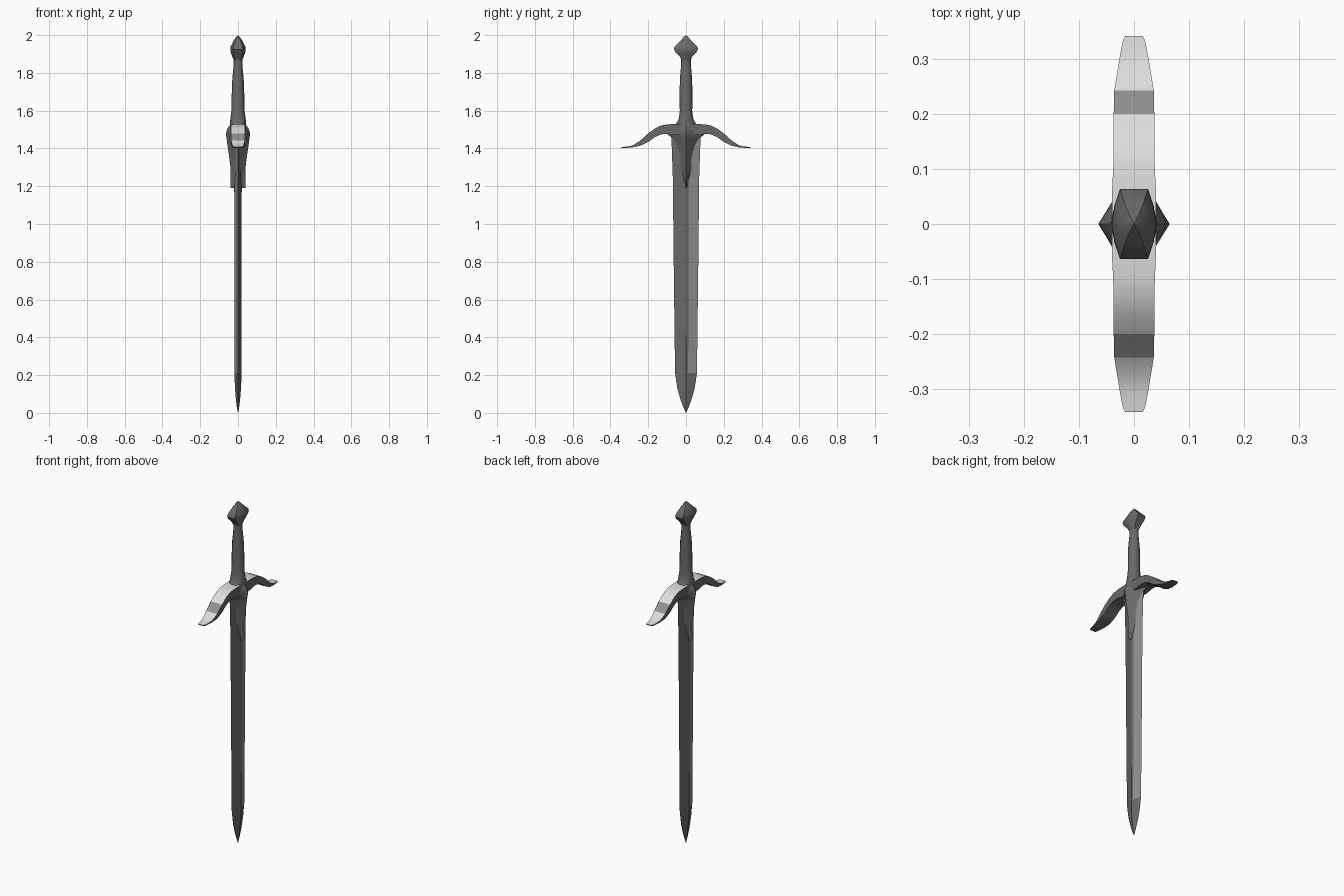
import bpy, bmesh, math
from mathutils import Vector


def material(name, v):
    m = bpy.data.materials.new(name)
    m.diffuse_color = (v, v, v, 1)
    return m


MATS = [material("dark_steel", 0.14), material("mid_steel", 0.28), material("light_steel", 0.72)]


def finish(name, bm, rule=None, angle=35):
    """Fix normals, colour by rule, smooth with sharp edges kept."""
    bmesh.ops.remove_doubles(bm, verts=bm.verts, dist=0.0002)
    bmesh.ops.recalc_face_normals(bm, faces=bm.faces)
    for f in bm.faces:
        f.smooth = True
        if rule:
            f.material_index = rule(f.calc_center_median(), f.normal)
    for e in bm.edges:
        e.smooth = len(e.link_faces) == 2 and e.calc_face_angle(0) < math.radians(angle)
    me = bpy.data.meshes.new(name)
    bm.to_mesh(me)
    bm.free()
    for m in MATS:
        me.materials.append(m)
    ob = bpy.data.objects.new(name, me)
    bpy.context.collection.objects.link(ob)
    return ob


def skin(bm, rings):
    """Join rings of equal length and cap both ends."""
    rings = [[bm.verts.new(p) for p in r] for r in rings]
    n = len(rings[0])
    for a, b in zip(rings, rings[1:]):
        for i in range(n):
            j = (i + 1) % n
            bm.faces.new((a[i], a[j], b[j], b[i]))
    bm.faces.new(rings[0])
    bm.faces.new(rings[-1])


def loft(name, section, levels, rule=None, angle=35):
    """Stack a unit section at levels of (z, half x, half y)."""
    bm = bmesh.new()
    skin(bm, [[(x * hx, y * hy, z) for x, y in section] for z, hx, hy in levels])
    return finish(name, bm, rule, angle)


round_sec = [(math.cos(i * math.pi / 6), math.sin(i * math.pi / 6)) for i in range(12)]
diamond = [(1, 0), (0.8, 0.2), (0, 1), (-0.8, 0.2), (-1, 0), (-0.8, -0.2), (0, -1), (0.8, -0.2)]
block = [(1, 0), (0.88, 0.5), (0.62, 1), (-0.62, 1), (-0.88, 0.5),
         (-1, 0), (-0.88, -0.5), (-0.62, -1), (0.62, -1), (0.88, -0.5)]


# Blade: diamond section, one lighter flat on each side
def blade_rule(c, n):
    return 1 if c.x * c.y > 0 and abs(c.y) > 0.02 and c.z > 0.2 else 0


loft("blade", diamond, [(0, 0.0004, 0.0004), (0.03, 0.006, 0.014), (0.07, 0.011, 0.029),
                        (0.13, 0.016, 0.046), (0.21, 0.019, 0.058), (0.7, 0.019, 0.064),
                        (1.25, 0.020, 0.070), (1.48, 0.021, 0.078)], blade_rule, 15)

# Langet: pointed centre piece of the guard reaching over the blade
loft("langet", diamond, [(1.19, 0.039, 0.004), (1.23, 0.041, 0.020), (1.27, 0.040, 0.032),
                         (1.30, 0.040, 0.042), (1.35, 0.046, 0.040), (1.41, 0.055, 0.052),
                         (1.45, 0.060, 0.068), (1.48, 0.065, 0.105), (1.505, 0.056, 0.11),
                         (1.522, 0.045, 0.10)])

# Guard arms: (y, top z, bottom z, half x), mirrored into one bar
half = [(0.06, 1.530, 1.47, 0.040), (0.10, 1.527, 1.477, 0.038), (0.13, 1.522, 1.475, 0.037),
        (0.165, 1.505, 1.460, 0.037), (0.20, 1.480, 1.434, 0.037), (0.243, 1.441, 1.414, 0.036),
        (0.28, 1.417, 1.406, 0.030), (0.31, 1.410, 1.403, 0.025), (0.335, 1.408, 1.402, 0.020),
        (0.342, 1.407, 1.403, 0.016)]
path = [(-y, t, b, w) for y, t, b, w in reversed(half)] + half


def guard_rule(c, n):
    if n.z < 0.3:
        return 0
    return 1 if 0.2 < abs(c.y) < 0.243 else 2


bm = bmesh.new()
skin(bm, [[(-w, y, t), (w, y, t), (w, y, b), (-w, y, b)] for y, t, b, w in path])
finish("guard", bm, guard_rule)

# Collar and grip
loft("grip", round_sec, [(1.515, 0.044, 0.066), (1.535, 0.042, 0.050), (1.553, 0.041, 0.040),
                         (1.572, 0.039, 0.036), (1.60, 0.034, 0.033), (1.70, 0.033, 0.034),
                         (1.77, 0.030, 0.032), (1.83, 0.024, 0.027), (1.87, 0.023, 0.026),
                         (1.89, 0.028, 0.030)])

# Pommel: faceted block rising to a point
loft("pommel", block, [(1.865, 0.022, 0.023), (1.885, 0.030, 0.032), (1.91, 0.039, 0.055),
                       (1.925, 0.041, 0.064), (1.94, 0.039, 0.060), (1.965, 0.026, 0.034),
                       (1.985, 0.013, 0.016), (2.0, 0.0004, 0.0004)])
